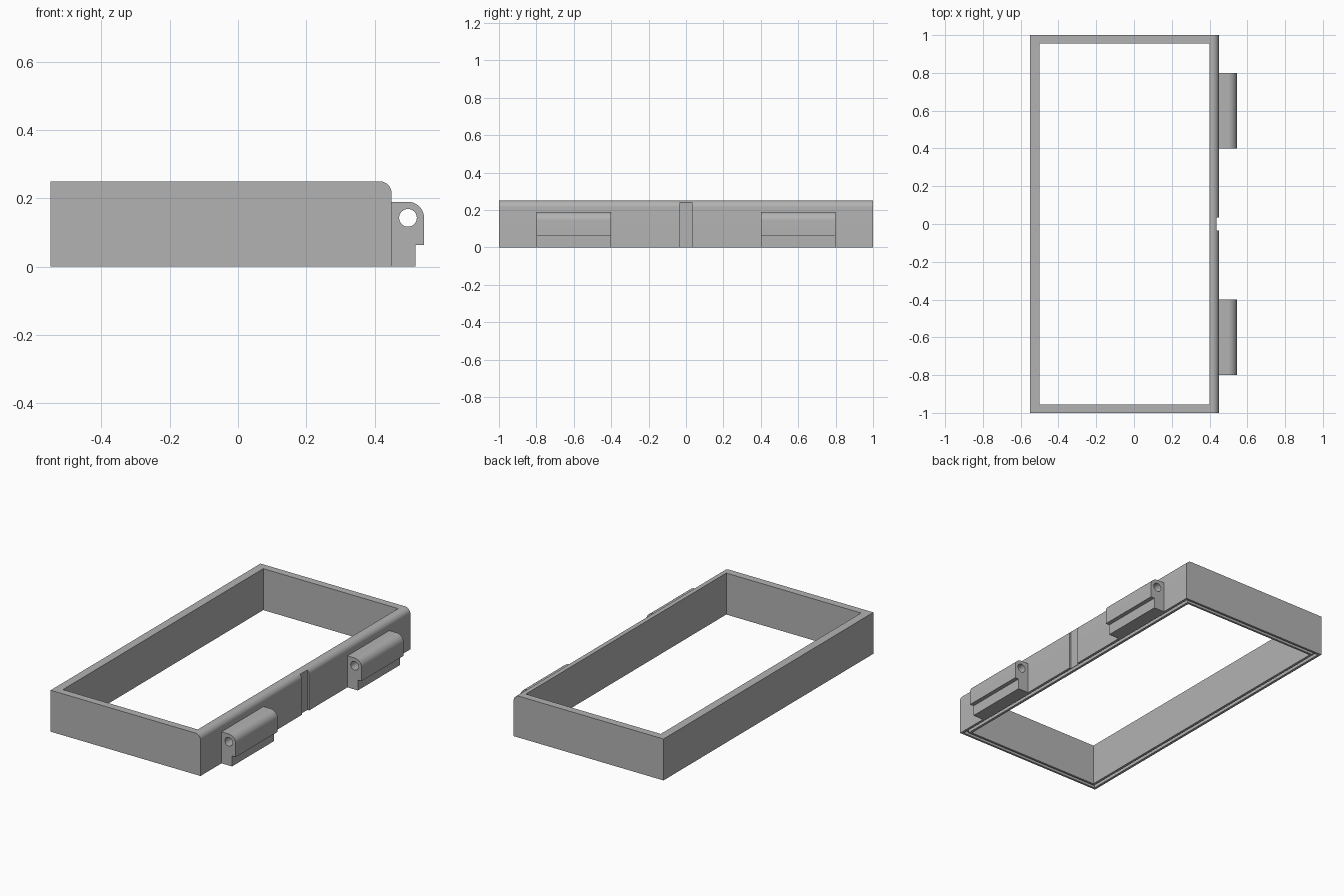
import bpy, bmesh, math

if "Cube" in bpy.data.objects:
    bpy.data.objects.remove(bpy.data.objects["Cube"])

# Single matte grey
GREY = bpy.data.materials.new("matte_grey")
GREY.use_nodes = True
COLOUR = (0.45, 0.45, 0.45, 1)
GREY.diffuse_color = COLOUR
GREY.node_tree.nodes["Principled BSDF"].inputs["Base Color"].default_value = COLOUR


def arc(cx, cz, r, start, end, steps):
    """Points on an arc in the xz plane, angles in degrees."""
    angles = [math.radians(start + (end - start) * i / steps) for i in range(steps + 1)]
    return [(cx + r * math.cos(a), cz + r * math.sin(a)) for a in angles]


def extrude_profile(name, profile, y0, y1):
    """Solid made by sweeping an xz profile along y."""
    bm = bmesh.new()
    face = bm.faces.new([bm.verts.new((x, y0, z)) for x, z in profile])
    grown = bmesh.ops.extrude_face_region(bm, geom=[face])["geom"]
    moved = [v for v in grown if isinstance(v, bmesh.types.BMVert)]
    bmesh.ops.translate(bm, verts=moved, vec=(0, y1 - y0, 0))
    bmesh.ops.recalc_face_normals(bm, faces=bm.faces)
    mesh = bpy.data.meshes.new(name)
    bm.to_mesh(mesh)
    bm.free()
    mesh.materials.append(GREY)
    obj = bpy.data.objects.new(name, mesh)
    bpy.context.collection.objects.link(obj)
    return obj


def box(name, x0, x1, y0, y1, z0, z1):
    return extrude_profile(name, [(x0, z0), (x1, z0), (x1, z1), (x0, z1)], y0, y1)


def activate(obj):
    bpy.ops.object.select_all(action="DESELECT")
    obj.select_set(True)
    bpy.context.view_layer.objects.active = obj


def cut(obj, cutter):
    activate(obj)
    mod = obj.modifiers.new("cut", "BOOLEAN")
    mod.operation = "DIFFERENCE"
    mod.solver = "EXACT"
    mod.object = cutter
    bpy.ops.object.modifier_apply(modifier=mod.name)
    bpy.data.objects.remove(cutter)


def smooth(obj):
    activate(obj)
    bpy.ops.object.shade_smooth_by_angle(angle=math.radians(30))


# Rectangular frame with one rounded upper edge
outline = [(-0.55, 0), (0.45, 0)] + arc(0.415, 0.215, 0.035, 0, 90, 12) + [(-0.55, 0.25)]
frame = extrude_profile("frame", outline, -1, 1)
cut(frame, box("opening_cutter", -0.5, 0.4, -0.955, 0.955, -0.1, 0.4))

# Seal groove running around the underside
groove = box("groove_cutter", -0.535, 0.435, -0.987, 0.987, -0.05, 0.02)
cut(groove, box("groove_core", -0.515, 0.415, -0.968, 0.968, -0.1, 0.1))
cut(frame, groove)

# Shallow vertical notch in the middle of the hinge side
cut(frame, box("notch_cutter", 0.438, 0.6, -0.035, 0.035, -0.1, 0.4))
smooth(frame)

# Two hinge knuckles with pin holes
knuckle = ([(0.45, 0), (0.52, 0), (0.52, 0.063), (0.545, 0.063)]
           + arc(0.498, 0.143, 0.047, 0, 90, 12) + [(0.45, 0.19)])
for name, y in (("front_hinge", -0.8), ("back_hinge", 0.4)):
    hinge = extrude_profile(name, knuckle, y, y + 0.4)
    pin = extrude_profile("pin_cutter", arc(0.498, 0.143, 0.026, 0, 345, 23), y - 0.1, y + 0.5)
    cut(hinge, pin)
    smooth(hinge)
